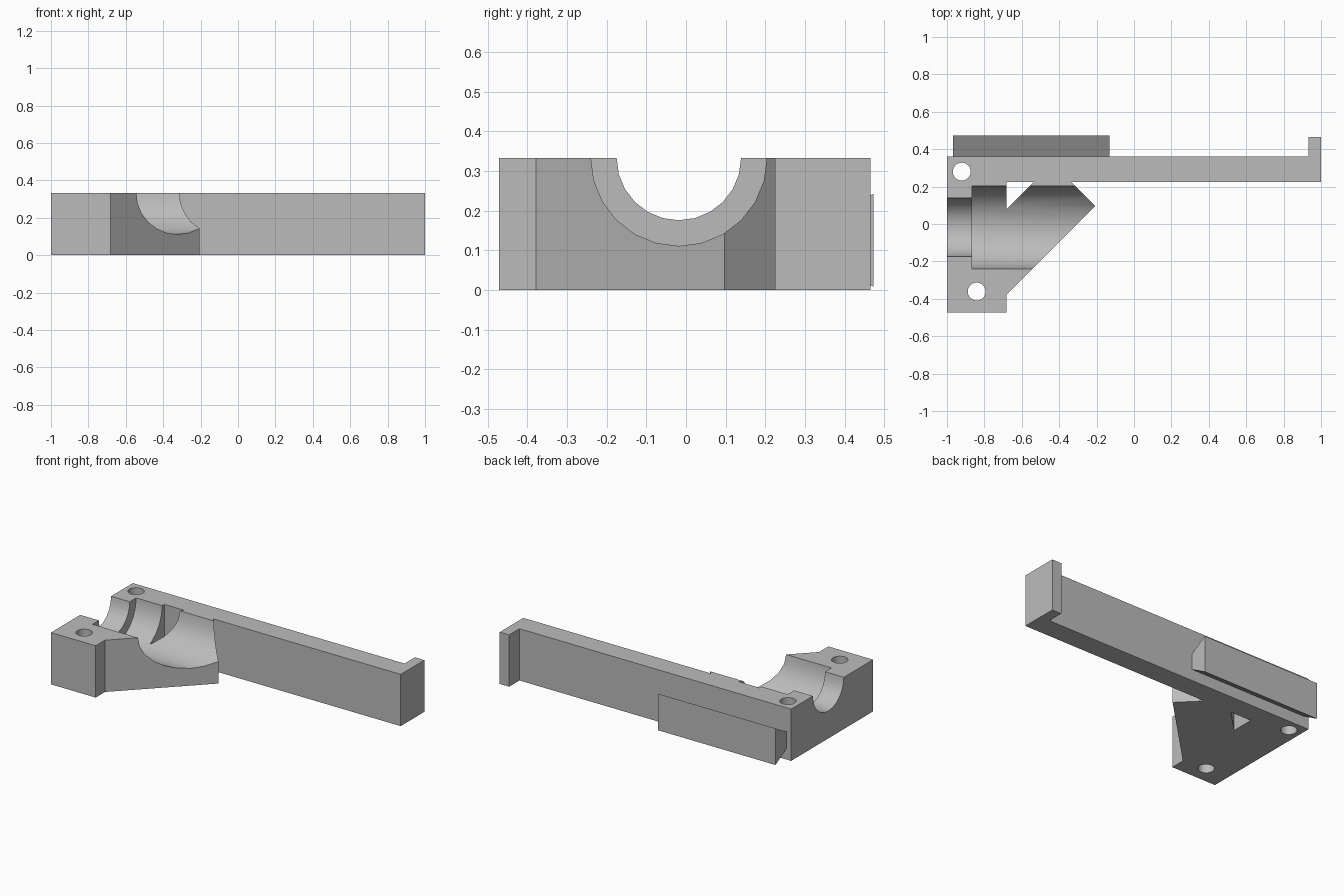
import bpy, bmesh, math
from mathutils import Matrix, Vector

cube = bpy.data.objects.get("Cube")
if cube:
    bpy.data.objects.remove(cube, do_unlink=True)

H = 0.333          # height of the bracket
BORE_Y = -0.018    # bore axis, level with the top face

grey = bpy.data.materials.new("light grey")
grey.use_nodes = True
grey.diffuse_color = (0.5, 0.5, 0.5, 1)
grey.node_tree.nodes["Principled BSDF"].inputs["Base Color"].default_value = (0.5, 0.5, 0.5, 1)


def add_object(name, bm):
    bmesh.ops.recalc_face_normals(bm, faces=bm.faces)
    mesh = bpy.data.meshes.new(name)
    bm.to_mesh(mesh)
    bm.free()
    mesh.materials.append(grey)
    obj = bpy.data.objects.new(name, mesh)
    bpy.context.collection.objects.link(obj)
    return obj


def prism(name, points, direction):
    """Extrude a closed 3D outline along a direction."""
    bm = bmesh.new()
    face = bm.faces.new([bm.verts.new(p) for p in points])
    new = bmesh.ops.extrude_face_region(bm, geom=[face])["geom"]
    bmesh.ops.translate(bm, vec=Vector(direction),
                        verts=[v for v in new if isinstance(v, bmesh.types.BMVert)])
    return add_object(name, bm)


def plan_prism(name, outline, z0, z1):
    return prism(name, [(x, y, z0) for x, y in outline], (0, 0, z1 - z0))


def cylinder(name, radius, depth, matrix):
    bm = bmesh.new()
    bmesh.ops.create_cone(bm, cap_ends=True, segments=24, radius1=radius,
                          radius2=radius, depth=depth, matrix=matrix)
    return add_object(name, bm)


def bore(name, radius, x0, x1):
    place = Matrix.Translation(((x0 + x1) / 2, BORE_Y, H))
    return cylinder(name, radius, x1 - x0, place @ Matrix.Rotation(math.pi / 2, 4, "Y"))


# Clamp block, long arm and end lug as one plan outline
bracket = plan_prism("bracket", [
    (-1, -0.472), (-0.682, -0.472), (-0.682, -0.378), (-0.207, 0.097),
    (-0.335, 0.225), (1, 0.225), (1, 0.465), (0.933, 0.465),
    (0.933, 0.36), (-1, 0.36)], 0, H)

# Stepped bore, two screw holes and the triangular through-slot
cutters = [
    bore("large_bore_cutter", 0.222, -0.867, 0.2),
    bore("small_bore_cutter", 0.157, -1.2, -0.7),
    plan_prism("slot_cutter", [(-0.682, 0.078), (-0.535, 0.225), (-0.682, 0.225)], -0.1, 0.5),
]
for x, y in ((-0.921, 0.28), (-0.841, -0.361)):
    cutters.append(cylinder("screw_hole_cutter", 0.048, 1, Matrix.Translation((x, y, 0.2))))

for cutter in cutters:
    cutter.hide_render = True
    mod = bracket.modifiers.new(cutter.name, "BOOLEAN")
    mod.operation = "DIFFERENCE"
    mod.solver = "EXACT"
    mod.object = cutter

# Bake the cuts and discard the cutters
bpy.context.view_layer.update()
result = bpy.data.meshes.new_from_object(
    bracket.evaluated_get(bpy.context.evaluated_depsgraph_get()))
bracket.modifiers.clear()
bracket.data = result
for cutter in cutters:
    bpy.data.objects.remove(cutter, do_unlink=True)

# Dovetail rail, widening away from the back of the arm
prism("dovetail_rail", [(-0.968, y, z) for y, z in (
    (0.36, 0.073), (0.473, 0.008), (0.473, 0.243), (0.36, 0.178))], (0.836, 0, 0))

# Smooth the bores, keep the edges crisp
bpy.ops.object.select_all(action="DESELECT")
bracket.select_set(True)
bpy.context.view_layer.objects.active = bracket
bpy.ops.object.shade_smooth_by_angle(angle=math.radians(25))
